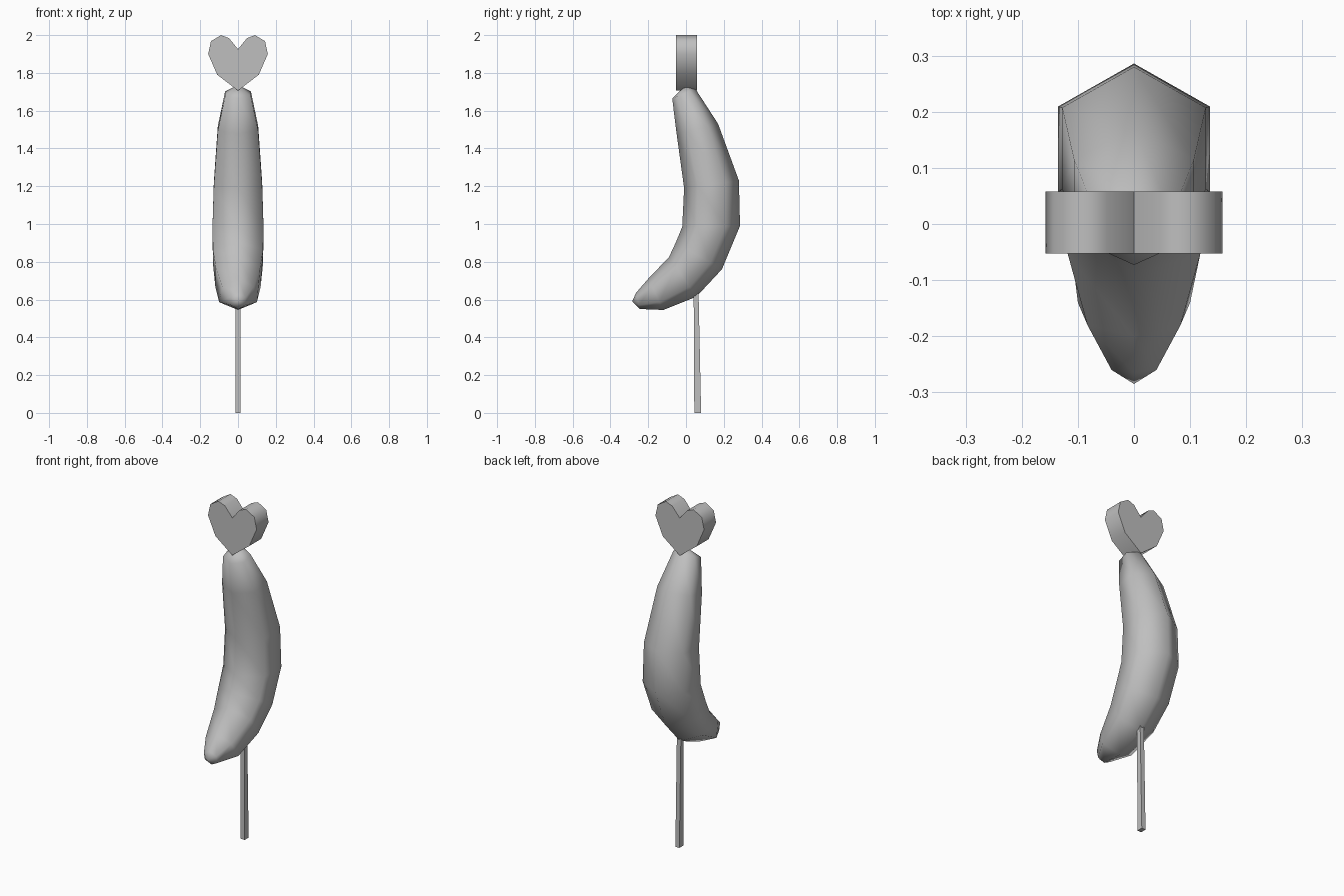
import bpy, bmesh, math
from mathutils import Vector

cube = bpy.data.objects.get("Cube")
if cube:
    bpy.data.objects.remove(cube)

grey = bpy.data.materials.new("plain_grey")
grey.use_nodes = True
grey.diffuse_color = (0.52, 0.52, 0.52, 1)
grey.node_tree.nodes["Principled BSDF"].inputs["Base Color"].default_value = grey.diffuse_color


def finish(bm, name, smooth_angle):
    """Turn a bmesh into an object, smooth below the given angle in degrees."""
    bmesh.ops.recalc_face_normals(bm, faces=bm.faces)
    limit = math.radians(smooth_angle)
    for e in bm.edges:
        e.smooth = e.calc_face_angle(0) <= limit
    for f in bm.faces:
        f.smooth = True
    mesh = bpy.data.meshes.new(name)
    bm.to_mesh(mesh)
    bm.free()
    mesh.materials.append(grey)
    obj = bpy.data.objects.new(name, mesh)
    bpy.context.collection.objects.link(obj)
    return obj


def bridge(bm, a, b):
    """Join two rings of equal length with quads."""
    n = len(a)
    for i in range(n):
        bm.faces.new((a[i], a[(i + 1) % n], b[(i + 1) % n], b[i]))


# Banana: six-sided rings, each as front (y, z), back (y, z), front and back half widths
sections = [
    ((-0.073, 1.665), (0.05, 1.715), 0.068, 0.068),
    ((-0.05, 1.48), (0.17, 1.53), 0.107, 0.107),
    ((-0.01, 1.19), (0.28, 1.23), 0.128, 0.128),
    ((-0.02, 0.985), (0.286, 0.99), 0.135, 0.135),
    ((-0.055, 0.90), (0.19, 0.76), 0.133, 0.133),
    ((-0.09, 0.825), (0.055, 0.615), 0.118, 0.12),
    ((-0.2, 0.71), (-0.12, 0.545), 0.083, 0.1),
    ((-0.265, 0.635), (-0.245, 0.55), 0.04, 0.04),
]
bm = bmesh.new()
rings = []
for front, back, wf, wb in sections:
    f, b = Vector((0, *front)), Vector((0, *back))
    near, far = f.lerp(b, 0.25), f.lerp(b, 0.75)
    side_f, side_b = Vector((wf, 0, 0)), Vector((wb, 0, 0))
    points = (f, near + side_f, far + side_b, b, far - side_b, near - side_f)
    rings.append([bm.verts.new(p) for p in points])
for a, b in zip(rings, rings[1:]):
    bridge(bm, a, b)
for ring, tip in ((rings[0], (0, 0.0, 1.735)), (rings[-1], (0, -0.285, 0.59))):
    apex = bm.verts.new(tip)
    for i in range(6):
        bm.faces.new((ring[i], ring[(i + 1) % 6], apex))
finish(bm, "banana", 180)

# Heart topper: mirrored half outline, extruded front to back
half = [(0.048, 1.984), (0.09, 2.0), (0.143, 1.968), (0.158, 1.9), (0.11, 1.79)]
outline = [(0, 1.926)] + half + [(0, 1.706)] + [(-x, z) for x, z in reversed(half)]
bm = bmesh.new()
front, back = [[bm.verts.new((x, y, z)) for x, z in outline] for y in (-0.053, 0.058)]
bridge(bm, front, back)
bm.faces.new(front)
bm.faces.new(back)
bmesh.ops.triangulate(bm, faces=[f for f in bm.faces if len(f.verts) > 4])
finish(bm, "heart_topper", 55)

# Stick: slim, slightly tapered bar running up into the banana
bm = bmesh.new()
ends = []
for z, y0, y1 in ((0, 0.044, 0.08), (0.75, 0.04, 0.064)):
    corners = ((-0.013, y0), (0.013, y0), (0.013, y1), (-0.013, y1))
    ends.append([bm.verts.new((x, y, z)) for x, y in corners])
    bm.faces.new(ends[-1])
bridge(bm, *ends)
finish(bm, "stick", 30)
